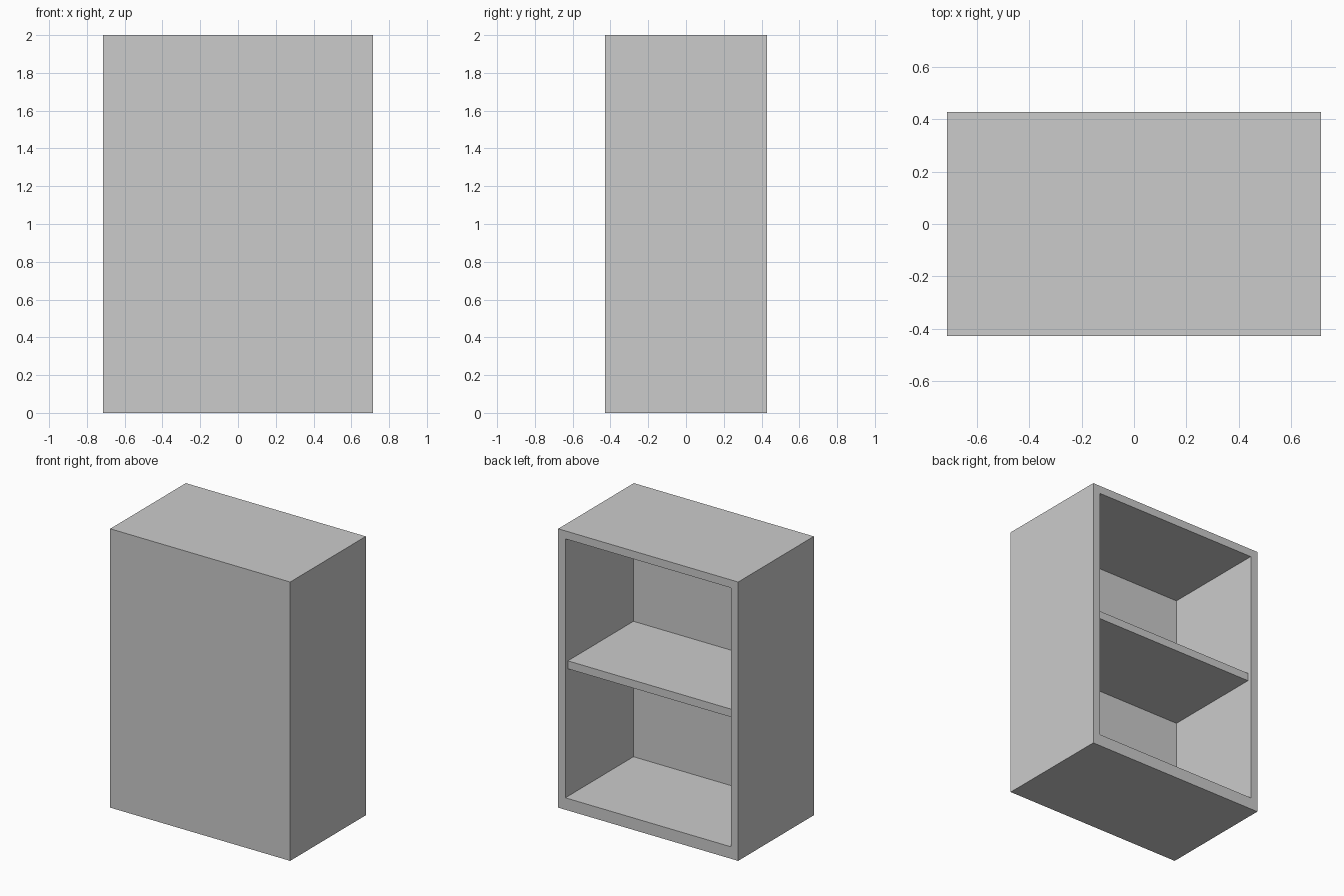
import bpy

cube = bpy.data.objects.get("Cube")
if cube:
    bpy.data.objects.remove(cube, do_unlink=True)

# Overall size, board thicknesses
X, Y, H = 0.714, 0.4286, 2.0
THIN, THICK = 0.057, 0.0857
SHELF_Z, SHELF_INSET = 1.0, 0.0286

grey = bpy.data.materials.new("plain grey")
grey.use_nodes = True
colour = (0.6, 0.6, 0.6, 1.0)
grey.diffuse_color = colour
bsdf = next(n for n in grey.node_tree.nodes if n.type == 'BSDF_PRINCIPLED')
bsdf.inputs["Base Color"].default_value = colour


def box(name, low, high):
    """Box spanning two opposite corners."""
    bpy.ops.mesh.primitive_cube_add(size=1)
    ob = bpy.context.object
    ob.name = ob.data.name = name
    for v in ob.data.vertices:
        v.co = [a if c < 0 else b for c, a, b in zip(v.co, low, high)]
    ob.data.materials.append(grey)
    return ob


# Cabinet body: a solid block hollowed out from the back
body = box("cabinet_body", (-X, -Y, 0), (X, Y, H))
hollow = box("hollow_cutter", (-X + THIN, -Y + THICK, THICK),
             (X - THIN, Y + THICK, H - THIN))
cut = body.modifiers.new("hollow", 'BOOLEAN')
cut.operation = 'DIFFERENCE'
cut.solver = 'EXACT'
cut.object = hollow
bpy.context.view_layer.objects.active = body
bpy.ops.object.modifier_apply(modifier=cut.name)
bpy.data.objects.remove(hollow, do_unlink=True)

# Middle shelf, set slightly in from the open back
box("shelf", (-X + THIN, -Y + THICK, SHELF_Z),
    (X - THIN, Y - SHELF_INSET, SHELF_Z + THIN))
